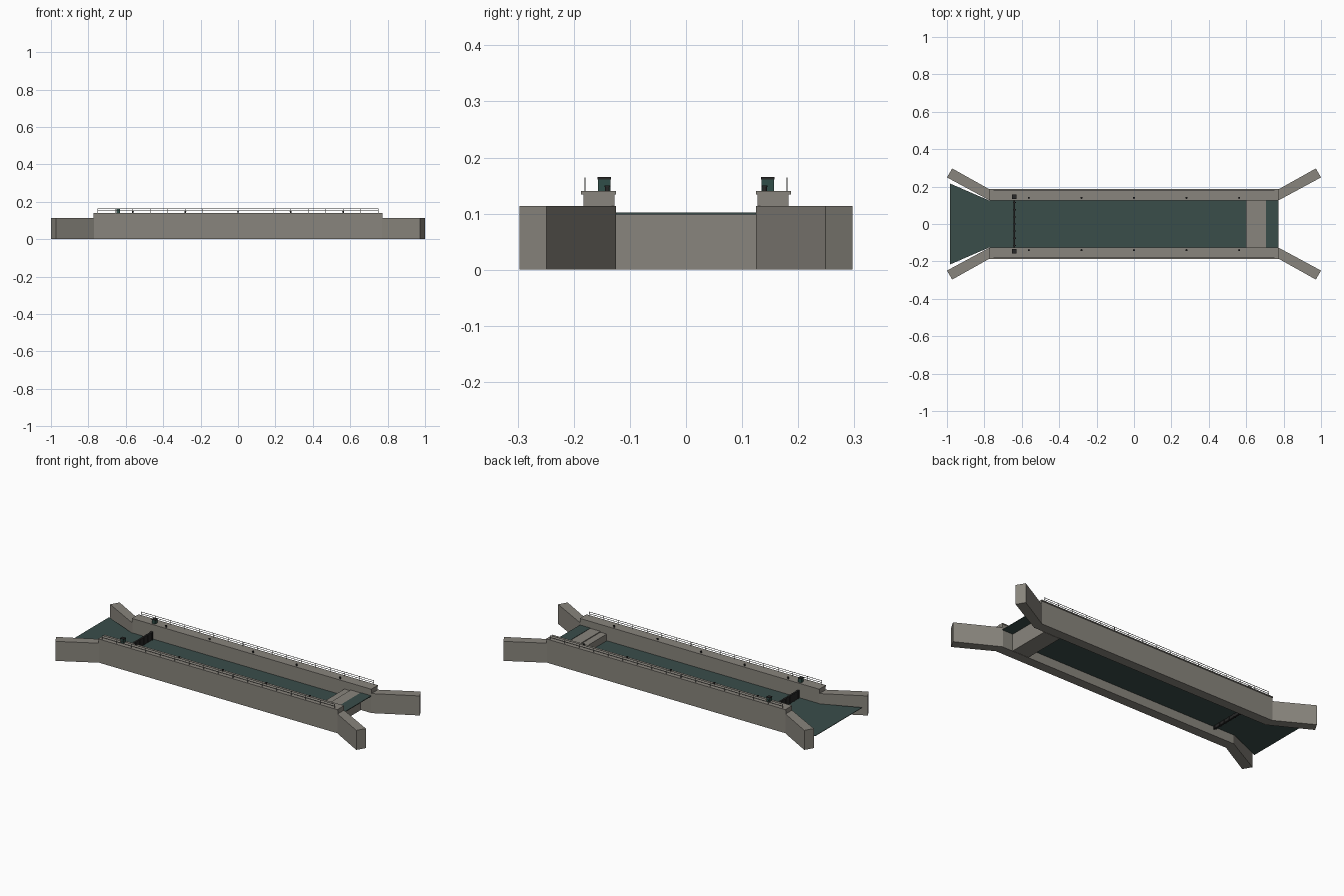
import bpy, bmesh

cube = bpy.data.objects.get("Cube")
if cube:
    bpy.data.objects.remove(cube, do_unlink=True)


def material(name, rgb):
    m = bpy.data.materials.new(name)
    m.use_nodes = True
    m.diffuse_color = (*rgb, 1)
    m.node_tree.nodes["Principled BSDF"].inputs["Base Color"].default_value = (*rgb, 1)
    return m


concrete = material("concrete", (0.25, 0.235, 0.205))
water = material("water", (0.042, 0.075, 0.068))
dark_metal = material("dark_metal", (0.02, 0.02, 0.02))
cabinet_green = material("cabinet_green", (0.03, 0.075, 0.065))
rail_grey = material("rail_grey", (0.15, 0.15, 0.14))


def finish(name, bm, mat):
    bmesh.ops.recalc_face_normals(bm, faces=bm.faces)
    mesh = bpy.data.meshes.new(name)
    bm.to_mesh(mesh)
    bm.free()
    mesh.materials.append(mat)
    obj = bpy.data.objects.new(name, mesh)
    bpy.context.collection.objects.link(obj)
    return obj


def add_box(bm, x, y, z):
    """Add a box given (low, high) pairs on each axis."""
    verts = bmesh.ops.create_cube(bm, size=1)["verts"]
    for v in verts:
        v.co = [lo + (c + 0.5) * (hi - lo) for c, (lo, hi) in zip(v.co, (x, y, z))]


def boxes(name, mat, *specs):
    bm = bmesh.new()
    for spec in specs:
        add_box(bm, *spec)
    return finish(name, bm, mat)


def prism(name, mat, outline, z0, z1):
    bm = bmesh.new()
    face = bm.faces.new([bm.verts.new((x, y, z0)) for x, y in outline])
    top = bmesh.ops.extrude_face_region(bm, geom=[face])["geom"]
    for v in top:
        if isinstance(v, bmesh.types.BMVert):
            v.co.z = z1
    return finish(name, bm, mat)


def mirror_y(obj):
    mod = obj.modifiers.new("mirror", 'MIRROR')
    mod.use_axis = (False, True, False)
    return obj


END = 0.773      # half length of the chamber walls
INNER = 0.125    # half width of the chamber
DECK = 0.14      # top of the walls
LOW = 0.055      # chamber water level
GATE_X = -0.64

# Chamber walls with a slightly overhanging coping
mirror_y(boxes("chamber_wall", concrete,
               ((-END, END), (0.127, 0.183), (0, 0.135))))
mirror_y(boxes("coping", concrete,
               ((-END, END), (INNER, 0.187), (0.134, DECK))))

# Splayed wing walls at both ends
for name, s in (("upper", 1), ("lower", -1)):
    outline = [(s * 0.77, INNER), (s, 0.249), (s * 0.972, 0.297), (s * 0.77, 0.184)]
    mirror_y(prism(name + "_wing_wall", concrete, outline, 0, 0.114))

# Stepped breast wall under the upper water
boxes("breast_wall", concrete, ((0.64, 0.705), (-INNER, INNER), (0, 0.1)))
boxes("breast_wall_lip", concrete, ((0.6, 0.64), (-INNER, INNER), (0, 0.095)))

# Water surfaces
boxes("upper_water", water, ((0.705, END), (-INNER, INNER), (0.098, 0.102)))
boxes("chamber_water", water, ((-END, 0.6), (-0.127, 0.127), (LOW - 0.003, LOW)))
prism("lower_water", water,
      [(-END, -INNER), (-END, INNER), (-0.985, 0.217), (-0.985, -0.217)], LOW - 0.003, LOW)

# Gate with upright ribs
gate = [((GATE_X - 0.005, GATE_X + 0.005), (-INNER, INNER), (0.035, 0.1))]
for i in range(7):
    y = -0.114 + i * 0.038
    gate.append(((GATE_X - 0.008, GATE_X + 0.008), (y - 0.003, y + 0.003), (0.035, 0.099)))
boxes("lock_gate", dark_metal, *gate)

# Gate machinery cabinets
mirror_y(boxes("cabinet", cabinet_green,
               ((GATE_X - 0.01, GATE_X + 0.01), (0.135, 0.157), (DECK, 0.161))))
mirror_y(boxes("cabinet_roof", dark_metal,
               ((GATE_X - 0.012, GATE_X + 0.012), (0.134, 0.158), (0.161, 0.165))))

# Mooring bollards: a post with a wider cap
bm = bmesh.new()
for i in range(-2, 3):
    for radius, z0, z1 in ((0.004, DECK, 0.148), (0.0055, 0.147, 0.15)):
        made = bmesh.ops.create_cone(bm, cap_ends=True, segments=12, radius1=radius,
                                     radius2=radius, depth=z1 - z0)["verts"]
        bmesh.ops.translate(bm, verts=made, vec=(i * 0.281, 0.14, (z0 + z1) / 2))
mirror_y(finish("bollards", bm, dark_metal))

# Railings along the outer edges
R = 0.001
rails = [((-0.75, 0.75), (0.18 - R, 0.18 + R), (z - R, z + R)) for z in (0.152, 0.163)]
for i in range(17):
    x = -0.75 + i * 1.5 / 16
    rails.append(((x - R, x + R), (0.18 - R, 0.18 + R), (DECK, 0.163)))
mirror_y(boxes("railing", rail_grey, *rails))
